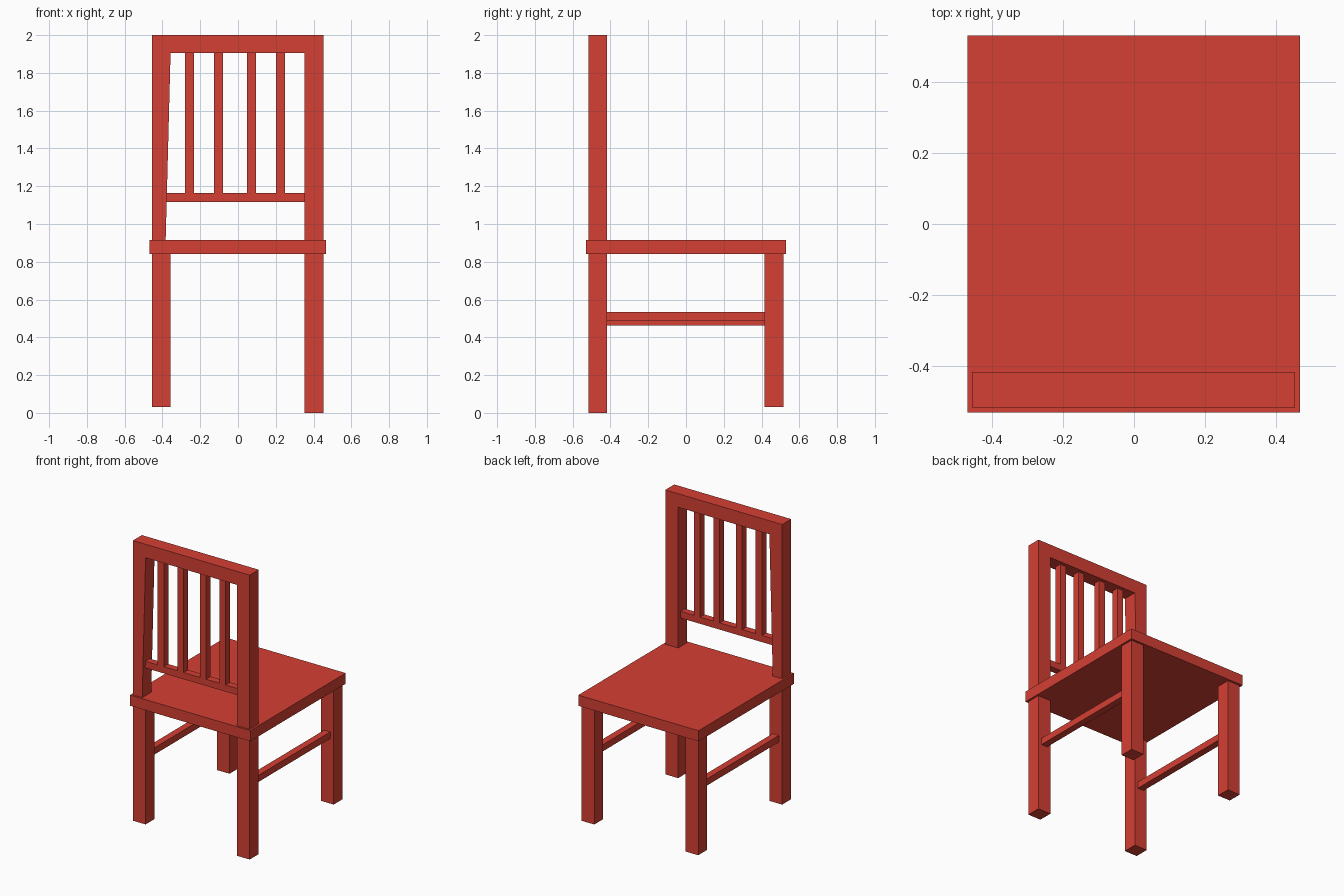
import bpy, bmesh

if "Cube" in bpy.data.objects:
    bpy.data.objects.remove(bpy.data.objects["Cube"])

paint = bpy.data.materials.new("red_paint")
paint.diffuse_color = (0.66, 0.05, 0.033, 1)
paint.use_nodes = True
paint.node_tree.nodes["Principled BSDF"].inputs["Base Color"].default_value = paint.diffuse_color


def finish(name, bm):
    bmesh.ops.recalc_face_normals(bm, faces=bm.faces)
    mesh = bpy.data.meshes.new(name)
    bm.to_mesh(mesh)
    bm.free()
    mesh.materials.append(paint)
    obj = bpy.data.objects.new(name, mesh)
    bpy.context.collection.objects.link(obj)
    return obj


def box(name, x, y, z):
    """Box from (min, max) ranges on each axis."""
    bm = bmesh.new()
    bmesh.ops.create_cube(bm, size=1)
    for v in bm.verts:
        v.co = [r[0] if c < 0 else r[1] for c, r in zip(v.co, (x, y, z))]
    return finish(name, bm)


def extrude_profile(name, points, y):
    """Closed x/z outline extruded along y."""
    bm = bmesh.new()
    face = bm.faces.new([bm.verts.new((px, y[0], pz)) for px, pz in points])
    out = bmesh.ops.extrude_face_region(bm, geom=[face])
    for v in out["geom"]:
        if isinstance(v, bmesh.types.BMVert):
            v.co.y = y[1]
    return finish(name, bm)


SEAT_Z = (0.84, 0.915)
BACK_Y, FRONT_Y = (-0.517, -0.417), (0.416, 0.515)
LEFT_X, RIGHT_X = (-0.456, -0.357), (0.353, 0.453)

# Seat board
box("seat", (-0.469, 0.467), (-0.53, 0.53), SEAT_Z)

# Legs: one backrest-side leg is slightly longer than the others
for side, x, foot in (("left", LEFT_X, 0.03), ("right", RIGHT_X, 0.0)):
    box(f"back_leg_{side}", x, BACK_Y, (foot, SEAT_Z[0]))
    box(f"front_leg_{side}", x, FRONT_Y, (0.03, SEAT_Z[0]))

# Side stretchers between the legs, at slightly different heights
for side, x, z in (("left", -0.407, 0.463), ("right", 0.403, 0.487)):
    box(f"stretcher_{side}", (x - 0.024, x + 0.024),
        (BACK_Y[1], FRONT_Y[0]), (z, z + 0.047))

# Backrest frame: two posts and top rail in one piece, left post tapered
z0 = SEAT_Z[1]
extrude_profile("back_frame", [
    (LEFT_X[0], z0), (-0.383, z0), (LEFT_X[1], 1.905), (RIGHT_X[0], 1.905),
    (RIGHT_X[0], z0), (RIGHT_X[1], z0), (RIGHT_X[1], 2.0), (LEFT_X[0], 2.0)],
    BACK_Y)

# Lower rail, ends cut to the posts
THIN_Y = (-0.492, -0.443)
extrude_profile("back_lower_rail", [
    (-0.378, 1.116), (RIGHT_X[0], 1.116), (RIGHT_X[0], 1.163), (-0.377, 1.163)],
    THIN_Y)

# Upright slats
for i, x in enumerate((-0.256, -0.103, 0.072, 0.224)):
    box(f"back_slat_{i + 1}", (x - 0.024, x + 0.024), THIN_Y, (1.163, 1.905))
